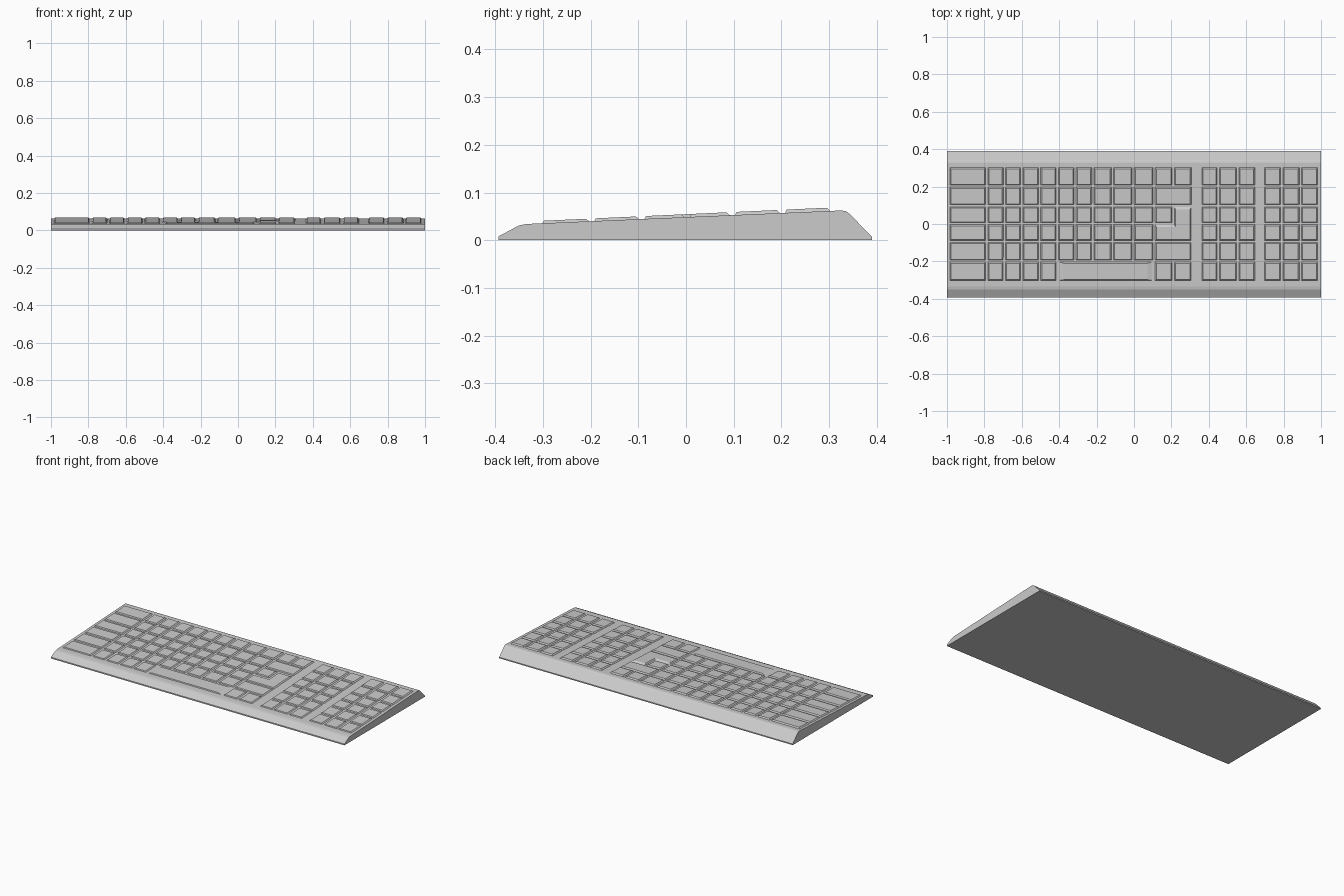
import bpy, bmesh
from mathutils import Vector

if "Cube" in bpy.data.objects:
    bpy.data.objects.remove(bpy.data.objects["Cube"])


def new_object(name, bm):
    bmesh.ops.recalc_face_normals(bm, faces=bm.faces)
    me = bpy.data.meshes.new(name)
    bm.to_mesh(me)
    bm.free()
    ob = bpy.data.objects.new(name, me)
    bpy.context.collection.objects.link(ob)
    return ob


def deck(y):
    return 0.034 + (y + 0.335) * 0.0428


def loft(bm, lower, upper):
    a = [bm.verts.new(p) for p in lower]
    b = [bm.verts.new(p) for p in upper]
    n = len(a)
    bm.faces.new(a[::-1])
    bm.faces.new(b)
    for i in range(n):
        bm.faces.new((a[i], a[(i + 1) % n], b[(i + 1) % n], b[i]))


# Key cap: counter-clockwise right-angled outline, tapered to a tilted top
def key(bm, pts, tx=0.008, front=0.004, back=0.009):
    top = []
    n = len(pts)
    for i in range(n):
        x, y = pts[i]
        for (ax, ay), (bx, by) in ((pts[i - 1], pts[i]), (pts[i], pts[(i + 1) % n])):
            d = Vector((bx - ax, by - ay)).normalized()
            x -= d.y * tx
            y += d.x * (front if d.x > 0 else back)
        top.append((x, y, deck(y) + 0.0062 + 0.003 * y))
    loft(bm, [(x, y, deck(y) - 0.002) for x, y in pts], top)


G = 0.004  # half of the gap between keys


def box_key(bm, x0, x1, y0, y1, **kw):
    x0, x1, y0, y1 = x0 + G, x1 - G, y0 + G, y1 - G
    key(bm, [(x0, y0), (x1, y0), (x1, y1), (x0, y1)], **kw)


# Wedge-shaped case
profile = [(-0.393, 0), (0.39, 0), (0.39, 0.007), (0.343, 0.055), (0.335, 0.061),
           (0.325, 0.0623), (-0.335, 0.034), (-0.35, 0.031), (-0.393, 0.008)]
bm = bmesh.new()
loft(bm, [(-1, y, z) for y, z in profile], [(1, y, z) for y, z in profile])
new_object("case", bm)

rows = [0.308, 0.203, 0.098, 0.003, -0.092, -0.197, -0.306]
main = [-0.99, -0.787, -0.693, -0.6, -0.505, -0.41, -0.315, -0.22, -0.115,
        -0.005, 0.107, 0.21, 0.312]
blocks = {"navigation_keys": [0.358, 0.45, 0.555, 0.652],
          "number_pad_keys": [0.692, 0.79, 0.89, 0.988]}

# Main typing block, leaving room for the wide keys
bm = bmesh.new()
for r in range(6):
    for c in range(12):
        wide = c >= 10 and r in (1, 3, 4)
        corner = r == 2 and c == 11
        space = r == 5 and 5 <= c <= 9
        if not (wide or corner or space):
            box_key(bm, main[c], main[c + 1], rows[r + 1], rows[r])
new_object("typing_keys", bm)

# Wide keys, space bar and L-shaped enter key
bm = bmesh.new()
for r in (1, 4):
    box_key(bm, main[10], main[12], rows[r + 1], rows[r])
new_object("wide_keys", bm)

bm = bmesh.new()
box_key(bm, main[5], main[10], rows[6], rows[5], tx=0.03)
new_object("space_bar", bm)

bm = bmesh.new()
x0, xm, x1 = main[10] + G, main[11] + G, main[12] - G
y0, ym, y1 = rows[4] + G, rows[3] - G, rows[2] - G
key(bm, [(x0, y0), (x1, y0), (x1, y1), (xm, y1), (xm, ym), (x0, ym)], back=0.016)
new_object("enter_key", bm)

# Two right-hand key blocks
for name, cols in blocks.items():
    bm = bmesh.new()
    for r in range(6):
        for c in range(3):
            box_key(bm, cols[c], cols[c + 1], rows[r + 1], rows[r])
    new_object(name, bm)
